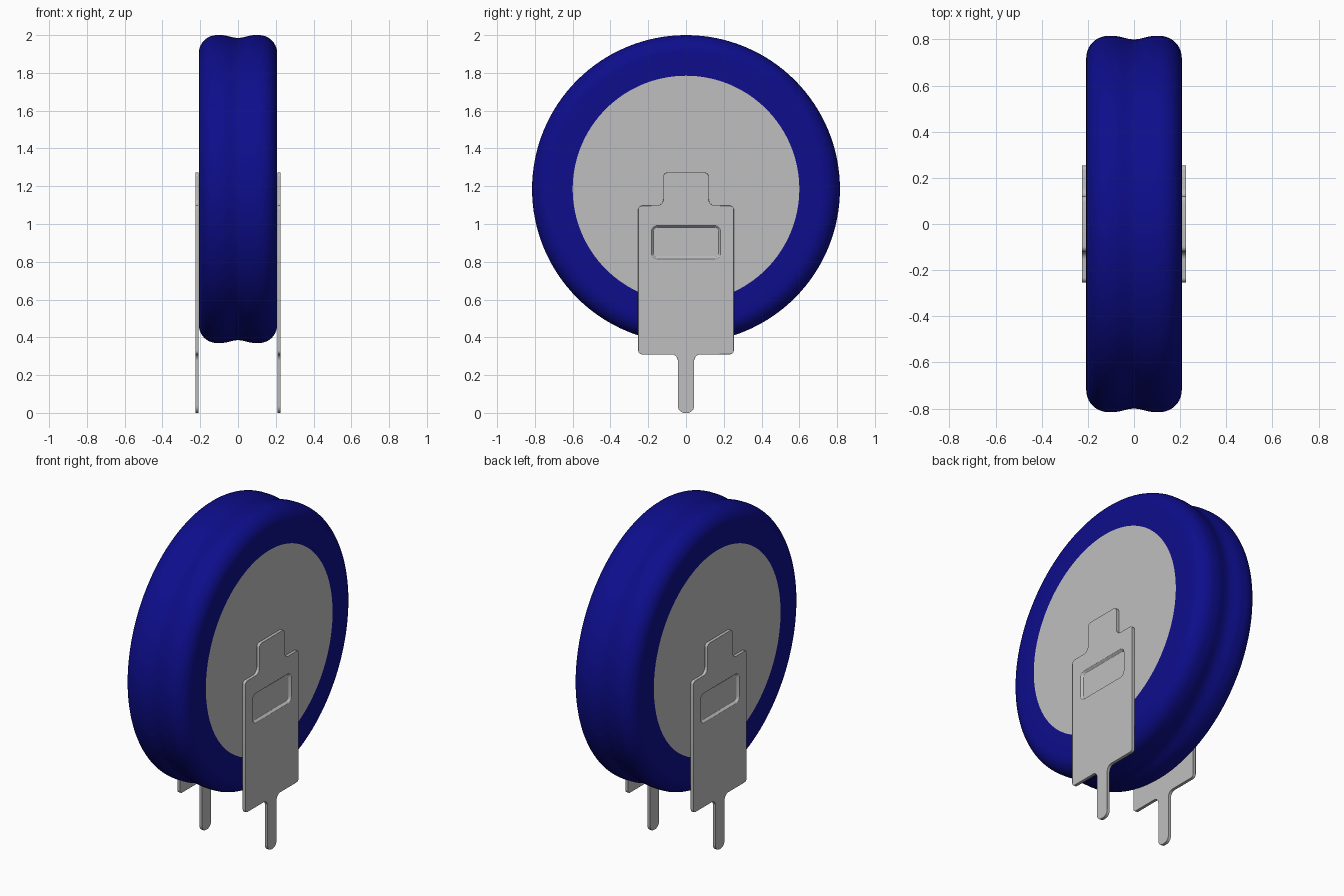
import bpy, bmesh, math
from mathutils import Vector

cube = bpy.data.objects.get("Cube")
if cube:
    bpy.data.objects.remove(cube, do_unlink=True)

CENTRE_Z = 1.185   # axis height of the round cell
FACE_X = 0.207     # half thickness of the cell
TAB_X = 0.226      # outer face of the terminals


def material(name, rgb, rough):
    m = bpy.data.materials.new(name)
    m.use_nodes = True
    m.diffuse_color = (*rgb, 1)
    bsdf = m.node_tree.nodes["Principled BSDF"]
    bsdf.inputs["Base Color"].default_value = (*rgb, 1)
    bsdf.inputs["Roughness"].default_value = rough
    return m


BLUE = material("blue sleeve", (0.004, 0.004, 0.26), 0.5)
METAL = material("light grey metal", (0.52, 0.52, 0.52), 0.5)


def finish(bm, name, mat, angle):
    bmesh.ops.recalc_face_normals(bm, faces=bm.faces)
    mesh = bpy.data.meshes.new(name)
    bm.to_mesh(mesh)
    bm.free()
    mesh.materials.append(mat)
    ob = bpy.data.objects.new(name, mesh)
    bpy.context.collection.objects.link(ob)
    bpy.ops.object.select_all(action="DESELECT")
    ob.select_set(True)
    bpy.context.view_layer.objects.active = ob
    bpy.ops.object.shade_smooth_by_angle(angle=math.radians(angle))
    return ob


def lathe(name, profile, mat, closed, steps=128):
    """Revolve (x, radius) points about the horizontal x axis."""
    bm = bmesh.new()
    rings = []
    for i in range(steps):
        a = 2 * math.pi * i / steps
        rings.append([bm.verts.new((x, r * math.sin(a), CENTRE_Z + r * math.cos(a)))
                      for x, r in profile])
    n = len(profile)
    for i in range(steps):
        p, q = rings[i], rings[(i + 1) % steps]
        for j in range(n if closed else n - 1):
            k = (j + 1) % n
            bm.faces.new((p[j], p[k], q[k], q[j]))
    if not closed:
        for j in (0, n - 1):
            bm.faces.new([ring[j] for ring in rings])
    return finish(bm, name, mat, 40)


def rounded(corners, steps=6):
    """Round the corners of a polygon given as (y, z, radius)."""
    out = []
    n = len(corners)
    for i, (y, z, r) in enumerate(corners):
        p = Vector((y, z))
        u = (Vector(corners[i - 1][:2]) - p).normalized()
        v = (Vector(corners[(i + 1) % n][:2]) - p).normalized()
        half = u.angle(v) / 2
        t = r / math.tan(half)
        centre = p + (u + v).normalized() * (r / math.sin(half))
        a, b = p + u * t - centre, p + v * t - centre
        sweep = a.angle_signed(b)
        for s in range(steps + 1):
            ang = -sweep * s / steps
            c, d = math.cos(ang), math.sin(ang)
            out.append((centre.x + a.x * c - a.y * d, centre.y + a.x * d + a.y * c))
    return out


def box_outline(hy, z0, z1, r):
    return rounded([(hy, z0, r), (hy, z1, r), (-hy, z1, r), (-hy, z0, r)])


# Sleeve: rounded shoulders and a shallow groove round the rim
half = [(0.198, 0.6), (FACE_X, 0.6), (FACE_X, 0.66)]
for i in range(11):
    a = math.pi / 2 * i / 10
    half.append((FACE_X - 0.095 * (1 - math.cos(a)), 0.72 + 0.095 * math.sin(a)))
for i in range(1, 9):
    x = 0.09 * (1 - i / 8)
    half.append((x, 0.8075 - 0.0075 * math.cos(math.pi * x / 0.09)))
mirrored = [(-x, r) for x, r in reversed(half[:-1])]
lathe("sleeve", half + mirrored, BLUE, True)

# Metal cell showing as a flush round face on each side
lathe("cell", [(FACE_X, 0.6), (-FACE_X, 0.6)], METAL, False)

# Terminal outline: pin, wide plate, narrow top
right_side = [(0.043, 0.0, 0.036), (0.043, 0.31, 0.035), (0.253, 0.31, 0.02),
              (0.253, 1.097, 0.02), (0.12, 1.097, 0.035), (0.12, 1.272, 0.022)]
left_side = [(-y, z, r) for y, z, r in reversed(right_side)]
tab_outline = rounded(right_side + left_side)
recess_rim = box_outline(0.183, 0.815, 0.992, 0.03)
recess_floor = box_outline(0.172, 0.826, 0.981, 0.02)


def terminal(name, side):
    bm = bmesh.new()

    def ring(points, x):
        return [bm.verts.new((side * x, y, z)) for y, z in points]

    def bridge(a, b):
        for i in range(len(a)):
            j = (i + 1) % len(a)
            bm.faces.new((a[i], a[j], b[j], b[i]))

    back, front = ring(tab_outline, FACE_X + 0.001), ring(tab_outline, TAB_X)
    rim, floor = ring(recess_rim, TAB_X), ring(recess_floor, TAB_X - 0.013)
    bridge(back, front)
    bridge(rim, floor)
    bm.faces.new(back)
    bm.faces.new(floor)
    # outer face with the opening for the pressed recess
    edges = [bm.edges.get((loop[i - 1], loop[i]))
             for loop in (front, rim) for i in range(len(loop))]
    bmesh.ops.triangle_fill(bm, edges=edges, use_beauty=True, normal=(side, 0, 0))
    ob = finish(bm, name, METAL, 30)
    bevel = ob.modifiers.new("soft edges", "BEVEL")
    bevel.width = 0.003
    bevel.segments = 2
    bevel.limit_method = "ANGLE"
    bevel.angle_limit = math.radians(40)


terminal("left_terminal", 1)
terminal("right_terminal", -1)
